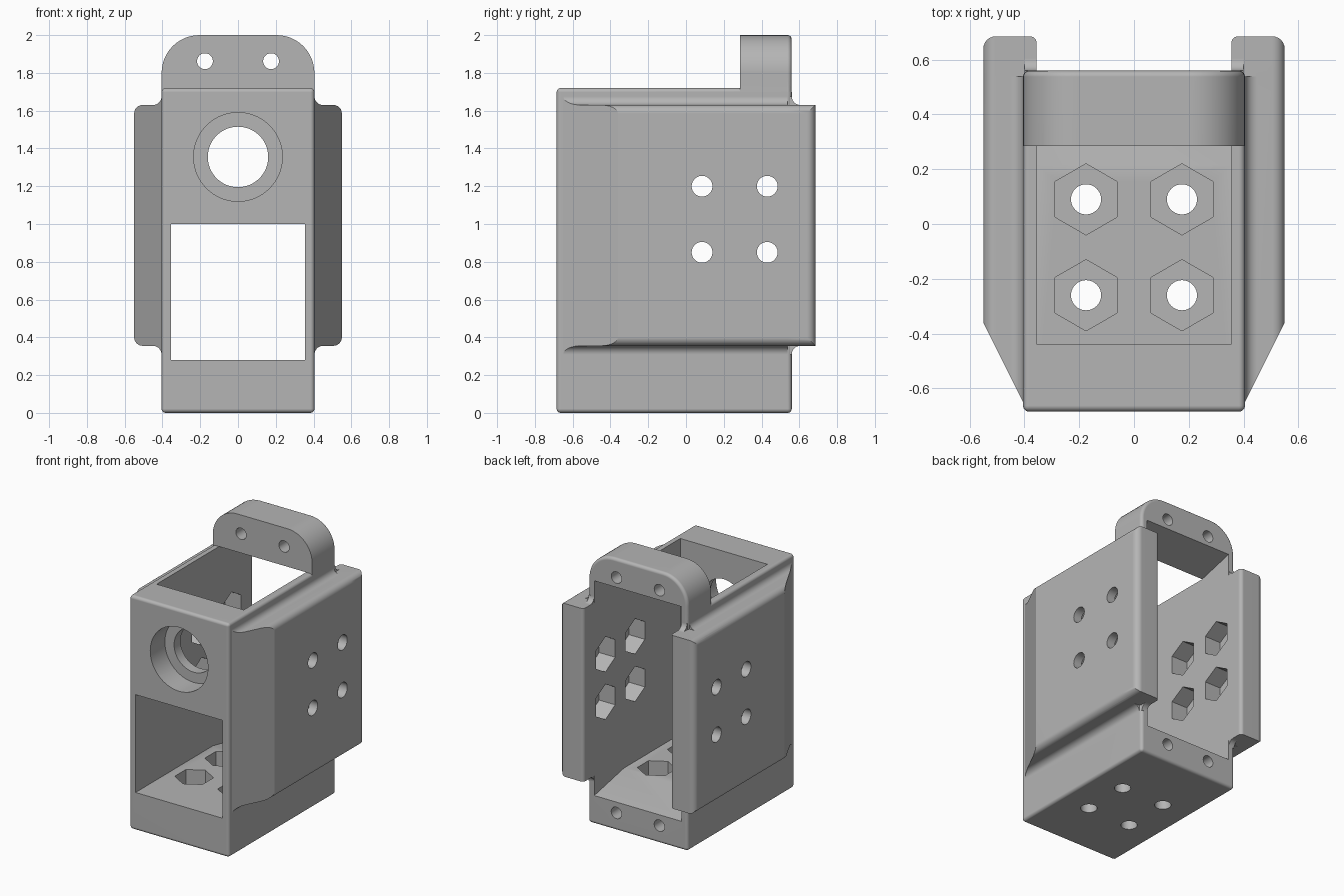
import bpy, bmesh
from math import sin, cos, radians

if "Cube" in bpy.data.objects:
    bpy.data.objects.remove(bpy.data.objects["Cube"], do_unlink=True)

grey = bpy.data.materials.new("plain grey")
grey.use_nodes = True
grey.diffuse_color = (0.46, 0.46, 0.46, 1)
grey.node_tree.nodes["Principled BSDF"].inputs["Base Color"].default_value = grey.diffuse_color


def arc(cu, cv, r, a, b, n=6):
    """Points along an arc, angles in degrees."""
    steps = [radians(a + (b - a) * i / n) for i in range(n + 1)]
    return [(cu + r * cos(t), cv + r * sin(t)) for t in steps]


def ring(cu, cv, r, n=40):
    """Regular polygon with a corner pointing up."""
    return arc(cu, cv, r, 90, 450, n)[:-1]


def rect(u0, u1, v0, v1):
    return [(u0, v0), (u1, v0), (u1, v1), (u0, v1)]


def prism(name, axis, pts, lo, hi, bevel=0, rim_only=False, side=1):
    """Extrude a profile along an axis; side=-1 mirrors it in x."""
    def place(u, v, w):
        x, y, z = {"x": (w, u, v), "y": (u, w, v), "z": (u, v, w)}[axis]
        return x * side, y, z
    bm = bmesh.new()
    a = [bm.verts.new(place(u, v, lo)) for u, v in pts]
    b = [bm.verts.new(place(u, v, hi)) for u, v in pts]
    bm.faces.new(a)
    bm.faces.new(b)
    for i in range(len(pts)):
        j = (i + 1) % len(pts)
        bm.faces.new((a[i], a[j], b[j], b[i]))
    bmesh.ops.recalc_face_normals(bm, faces=bm.faces)
    if bevel:
        edges = [e for e in bm.edges if not rim_only or all(v in b for v in e.verts)]
        bmesh.ops.bevel(bm, geom=edges, offset=bevel, segments=5, profile=0.5,
                        affect='EDGES', clamp_overlap=True)
    mesh = bpy.data.meshes.new(name)
    bm.to_mesh(mesh)
    bm.free()
    mesh.materials.append(grey)
    ob = bpy.data.objects.new(name, mesh)
    bpy.context.collection.objects.link(ob)
    return ob


def combine(target, tool, op):
    """Apply a boolean and discard the tool."""
    mod = target.modifiers.new("combine", 'BOOLEAN')
    mod.operation, mod.object, mod.solver = op, tool, 'EXACT'
    bpy.context.view_layer.update()
    graph = bpy.context.evaluated_depsgraph_get()
    mesh = bpy.data.meshes.new_from_object(target.evaluated_get(graph))
    target.modifiers.clear()
    target.data = mesh
    bpy.data.objects.remove(tool, do_unlink=True)


# Main box and the rounded mounting tab on its back top edge
W, FRONT, BACK, TOP = 0.405, -0.685, 0.56, 1.72
IN = 0.3545
body = prism("bracket_housing", "z", rect(-W, W, FRONT, BACK), 0, TOP, bevel=0.022)
tw = W - 0.0005
tab_shape = [(-tw, 1.66), (tw, 1.66)] + arc(tw - 0.2, 1.8, 0.2, 0, 90, 12) \
    + arc(0.2 - tw, 1.8, 0.2, 90, 180, 12)
combine(body, prism("tab", "y", tab_shape, 0.285, BACK - 0.0005, 0.022, True), 'UNION')

# Side pads: rounded front profile, trimmed by a tapered plan
P, R, Z0, Z1 = 0.55, 0.045, 0.355, 1.63
outer = arc(P - R, Z1 - R, R, 90, 0) + arc(P - R, Z0 + R, R, 0, -90)
core_shape = [(0.34, Z0), (0.34, Z1)] + outer
flare_shape = [(0.38, Z0 - R), (0.38, Z1 + R)] + arc(W + R, Z1 + R, R, 180, 270) \
    + outer + arc(W + R, Z0 - R, R, 90, 180)
plan = [(0.395, -0.67), (P, -0.36)] + arc(P - R, 0.685 - R, R, 0, 90) \
    + arc(0.38, 0.66, 0.025, 90, 180) + [(0.355, 0.5)]
for s in (1, -1):
    for shape, end in ((core_shape, 0.75), (flare_shape, BACK - 0.022)):
        pad = prism("side_pad", "y", shape, -0.75, end, side=s)
        combine(pad, prism("plan", "z", plan, 0, 2, side=s), 'INTERSECT')
        combine(body, pad, 'UNION')
    # Small fillets where the pads pass the back face
    for z, d in ((Z1, 1), (Z0, -1)):
        fillet = [(0.5, z - d * 0.02), (0.5, z + d * R)] \
            + [(y, z + d * h) for y, h in arc(BACK + R, R, R, 180, 270)] \
            + [(BACK + R, z - d * 0.02)]
        combine(body, prism("fillet", "x", fillet, 0.356, 0.4, side=s), 'UNION')


def cut(axis, pts, lo, hi):
    combine(body, prism("cutter", axis, pts, lo, hi), 'DIFFERENCE')


# Cavity: front window, open top and back, with floor and roof sloping at the back
cavity = [(-0.8, 0.28), (0.215, 0.28), (0.8, 0.161), (0.8, 1.851), (0.2845, TOP),
          (0.2845, 1.9), (-0.44, 1.9), (-0.44, 1.0), (-0.8, 1.0)]
cut("x", cavity, -IN, IN)

# Stepped round port in the front wall
cut("y", ring(0, 1.355, 0.16, 64), -0.8, -0.2)
cut("y", ring(0, 1.355, 0.235, 64), -0.8, -0.515)

# Bolt holes with hexagonal nut pockets in both side walls
for y in (0.085, 0.43):
    for z in (0.85, 1.2):
        cut("x", ring(y, z, 0.055), -0.7, 0.7)
        cut("x", ring(y, z, 0.13, 6), -IN - 0.13, IN + 0.13)

# The same in the floor, and small screw holes in the tab and the back lip
for x in (-0.175, 0.175):
    for y in (-0.26, 0.09):
        cut("z", ring(x, y, 0.055), -0.1, 0.5)
        cut("z", ring(x, y, 0.13, 6), 0.13, 0.5)
    cut("y", ring(x, 1.862, 0.042), 0.1, 0.7)
    cut("y", ring(x, 0.13, 0.042), 0.285, 0.7)

# Smooth the rounds and keep flat faces flat
body.data.materials.clear()
body.data.materials.append(grey)
for poly in body.data.polygons:
    poly.material_index = 0
bpy.ops.object.select_all(action='DESELECT')
body.select_set(True)
bpy.context.view_layer.objects.active = body
bpy.ops.object.shade_smooth_by_angle(angle=radians(25))
weighted = body.modifiers.new("weighted_normals", 'WEIGHTED_NORMAL')
weighted.keep_sharp = True
